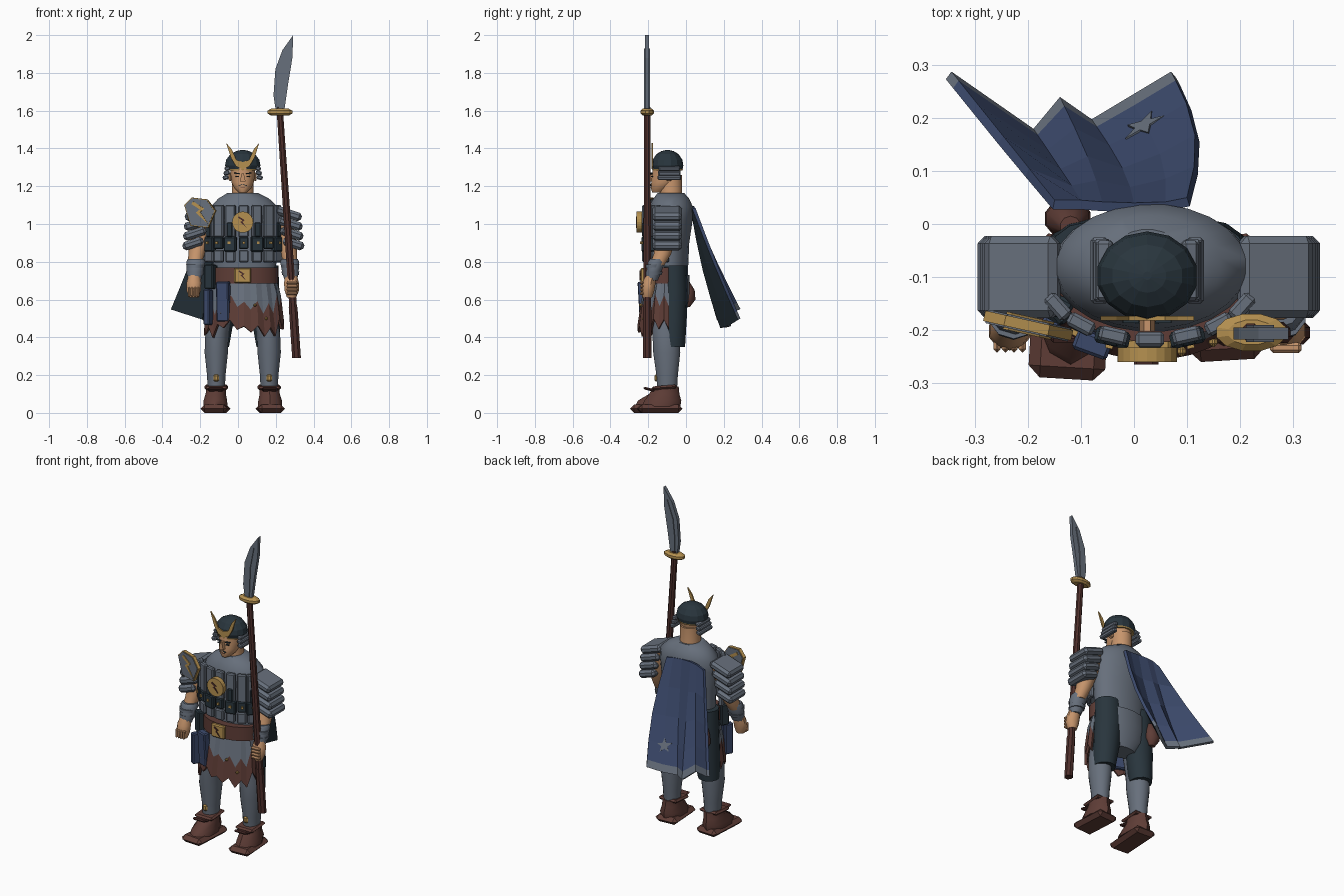
import bpy, bmesh, math, random
from mathutils import Vector, Matrix

if "Cube" in bpy.data.objects:
    bpy.data.objects.remove(bpy.data.objects["Cube"])
random.seed(4)
MID = 0.025  # body centre line


def material(name, r, g, b):
    m = bpy.data.materials.new(name)
    m.use_nodes = True
    m.diffuse_color = (r, g, b, 1)
    m.node_tree.nodes["Principled BSDF"].inputs["Base Color"].default_value = (r, g, b, 1)
    return m


steel = material("slate steel", .135, .16, .2)
dark = material("dark teal", .022, .036, .047)
brown = material("leather brown", .112, .046, .037)
wood = material("dark wood", .075, .028, .024)
blue = material("cape blue", .045, .068, .15)
gold = material("gold", .46, .28, .08)
skin = material("skin", .57, .3, .15)


def mesh(name, verts, faces, mats, smooth=False):
    me = bpy.data.meshes.new(name)
    me.from_pydata([tuple(v) for v in verts], [], faces)
    for m in mats:
        me.materials.append(m)
    if smooth:
        me.shade_smooth()
        me.set_sharp_from_angle(angle=0.7)
    ob = bpy.data.objects.new(name, me)
    bpy.context.collection.objects.link(ob)
    return ob


def outward(ob):
    bm = bmesh.new()
    bm.from_mesh(ob.data)
    bmesh.ops.recalc_face_normals(bm, faces=bm.faces)
    bm.to_mesh(ob.data)
    bm.free()
    return ob


def loft(name, rings, mat, n=16, smooth=True):
    """Stack of flat ellipses: (z, x, y, half width, half depth)."""
    verts = [(x + a * math.cos(2 * math.pi * (k + .5) / n), y + b * math.sin(2 * math.pi * (k + .5) / n), z)
             for z, x, y, a, b in rings for k in range(n)]
    faces = [(r * n + k, r * n + (k + 1) % n, (r + 1) * n + (k + 1) % n, (r + 1) * n + k)
             for r in range(len(rings) - 1) for k in range(n)]
    last = (len(rings) - 1) * n
    faces += [tuple(reversed(range(n))), tuple(range(last, last + n))]
    return outward(mesh(name, verts, faces, [mat], smooth))


def box(name, loc, size, mat, rot=(0, 0, 0), bevel=.006):
    x, y, z = (s / 2 for s in size)
    verts = [(a, b, c) for c in (-z, z) for a, b in ((-x, -y), (x, -y), (x, y), (-x, y))]
    faces = [(3, 2, 1, 0), (4, 5, 6, 7)] + [(k, (k + 1) % 4, (k + 1) % 4 + 4, k + 4) for k in range(4)]
    ob = mesh(name, verts, faces, [mat])
    ob.location, ob.rotation_euler = loc, rot
    if bevel:
        mod = ob.modifiers.new("bevel", 'BEVEL')
        mod.width, mod.segments = bevel, 1


def prism(name, outline, thick, mat, loc=(0, 0, 0), turn=0):
    """Front-facing plate cut from an (x, z) outline."""
    n = len(outline)
    verts = [(x, y, z) for y in (-thick / 2, thick / 2) for x, z in outline]
    faces = [tuple(range(n)), tuple(reversed(range(n, 2 * n)))]
    faces += [((k + 1) % n, k, k + n, (k + 1) % n + n) for k in range(n)]
    ob = outward(mesh(name, verts, faces, [mat]))
    ob.location, ob.rotation_euler.z = loc, turn
    return ob


def circle(r, n, inner):
    return [((inner if k % 2 else r) * math.sin(2 * math.pi * k / n),
             (inner if k % 2 else r) * math.cos(2 * math.pi * k / n)) for k in range(n)]


ZIGZAG = [(-.4, .6), (.2, .22), (-.02, .02), (.42, -.6), (-.26, .0), (-.04, .17), (-.5, .46)]


def zigzag(name, size, thick, mat, loc, turn=0):
    prism(name, [(x * size, z * size) for x, z in ZIGZAG], thick, mat, loc, turn)


# torso and hips
loft("torso", [(.72, .035, -.085, .165, .095), (.9, .035, -.082, .175, .1), (1.02, .033, -.084, .187, .12),
               (1.09, .033, -.08, .18, .118), (1.135, .03, -.078, .135, .095), (1.165, MID, -.08, .08, .07)], steel, 24)
loft("hips", [(.5, .03, -.075, .09, .06), (.56, .03, -.075, .15, .085), (.64, .033, -.08, .168, .1),
              (.73, .035, -.085, .166, .105)], steel, 20)
loft("belt", [(.685, .035, -.112, .178, .112), (.77, .035, -.112, .178, .112)], brown, 20)
box("buckle", (MID, -.228, .727), (.09, .025, .08), gold)
zigzag("buckle_mark", .045, .006, wood, (MID, -.242, .727))

# breastplate of laced columns
for k in range(9):
    t = math.radians(188 + 20.5 * k)
    turn = math.atan2(math.sin(t) * .205, math.cos(t) * .125) + math.pi / 2

    def on_chest(out, z):
        return (.03 + (.198 + out) * math.cos(t), -.1 + (.118 + out) * math.sin(t), z)
    tall = .17 if 0 < k < 8 else .11
    box("chest_plate_upper", on_chest(0, 1.015), (.054, .028, tall), steel, (0, 0, turn))
    box("chest_plate_lower", on_chest(0, .83), (.052, .028, .065), steel, (0, 0, turn))
    if k % 2:
        box("chest_lace_wide", on_chest(.004, .893), (.066, .032, .08), dark, (0, 0, turn))
        box("chest_lace_narrow", on_chest(.008, .97), (.034, .022, .08), dark, (0, 0, turn))
    else:
        box("chest_lace_band", on_chest(.002, .9), (.052, .026, .065), dark, (0, 0, turn))
    box("chest_stud", on_chest(.021, .9), (.014, .01, .014), gold, (0, 0, turn), 0)
prism("medallion", circle(.056, 20, .056), .028, gold, (MID, -.247, 1.01))
zigzag("medallion_mark", .05, .006, wood, (MID, -.263, 1.01))

# ragged skirt wrapped round the front
cols, rows = 18, []
for k in range(cols + 1):
    t = math.radians(176 + 188 * k / cols)
    jag = random.uniform(-.03, .03)
    heights = (.7, .575 + (.03 if k % 2 else -.03) + jag, .445 + (.03 if k % 2 else -.02) + jag)
    for z, flare in zip(heights, (0, .022, .038)):
        rows.append((.032 + (.174 + flare) * math.cos(t), -.1 + (.112 + flare * 1.2) * math.sin(t), z))
faces = [(3 * k + r + 1, 3 * k + r + 4, 3 * k + r + 3, 3 * k + r) for k in range(cols) for r in (0, 1)]
skirt = mesh("ragged_skirt", rows, faces, [steel, brown])
for p in skirt.data.polygons:
    p.material_index = p.index % 2
skirt.modifiers.new("cloth", 'SOLIDIFY').thickness = .014
for x, y, z in ((-.09, -.225, .53), (.09, -.24, .57), (.15, -.222, .5)):
    box("skirt_stud", (x, y, z), (.016, .02, .016), gold)

# hanging sheaths and pouch
box("blue_scroll_case", (-.077, -.222, .59), (.07, .04, .21), blue, (.06, 0, -.35))
box("blue_side_case", (-.158, -.19, .56), (.035, .05, .19), blue, (0, 0, -.5))
box("dark_case", (-.145, -.16, .72), (.05, .05, .13), dark, (0, 0, -.5))
loft("pouch", [(.56, -.125, .005, .02, .015), (.6, -.125, .01, .045, .04), (.65, -.125, .01, .042, .036),
               (.7, -.12, -.005, .02, .02)], brown, 10)

for s in (-1, 1):
    side = "left" if s > 0 else "right"
    toe = 0 if s < 0 else .035  # the left foot reaches less far forward

    def at(d):
        return MID + s * d
    # legs
    loft(side + "_thigh", [(.35, at(.135), -.075, .064, .07), (.5, at(.122), -.068, .078, .072),
                           (.65, at(.112), -.065, .084, .074), (.78, at(.112), -.068, .078, .072)], dark, 14)
    loft(side + "_shin", [(.1, at(.14), -.1, .045, .052), (.2, at(.14), -.1, .05, .058),
                          (.32, at(.14), -.102, .063, .073), (.42, at(.137), -.105, .062, .074),
                          (.52, at(.12), -.11, .06, .07)], steel)
    box(side + "_shin_stud", (at(.14), -.158, .185), (.03, .018, .038), gold, bevel=.008)
    # boots
    loft(side + "_boot", [(.035, at(.145), -.15 + toe / 2, .067, .12 - toe / 2),
                          (.065, at(.145), -.14 + toe / 2, .066, .115 - toe / 2),
                          (.1, at(.143), -.115, .056, .08), (.14, at(.14), -.105, .055, .066)], brown, 10)
    box(side + "_sole", (at(.145), -.157 + toe / 2, .022), (.145, .272 - toe, .044), brown, (0, 0, s * .06), .025)
    box(side + "_boot_cuff", (at(.14), -.115, .135), (.125, .135, .02), brown, (.08, 0, 0), .01)
    box(side + "_boot_tongue", (at(.143), -.195, .125), (.08, .06, .014), wood, (-.25, 0, 0))

    # arms
    loft(side + "_upper_arm", [(.78, at(.255), -.155, .035, .04), (.84, at(.245), -.125, .044, .047),
                               (.95, at(.225), -.1, .055, .055), (1.05, at(.2), -.09, .05, .05)], skin)
    loft(side + "_bracer", [(.7, at(.255), -.182, .034, .032), (.74, at(.253), -.175, .045, .042),
                            (.8, at(.248), -.158, .053, .048), (.815, at(.248), -.153, .045, .042)], steel, 10)
    for z in (.73, .768):
        loft(side + "_bracer_wrap", [(z, at(.253), -.174, .046, .045), (z + .018, at(.252), -.17, .05, .047)], steel, 10)
    loft(side + "_hand", [(.612, at(.258), -.205, .026, .026), (.65, at(.26), -.203, .041, .036),
                          (.69, at(.258), -.196, .041, .035), (.73, at(.256), -.185, .032, .03)], skin, 10)
    for k in range(4):
        if s > 0:
            box(side + "_finger", (at(.262), -.234, .632 + .019 * k), (.06, .02, .017), skin)
        else:
            box(side + "_finger", (at(.236 + .016 * k), -.225, .64), (.014, .035, .055), skin)

    # layered shoulder guards
    reach = .242 if s > 0 else .236
    for k in range(4):
        box(side + "_shoulder_layer", (at(reach + .009 * k), -.1, 1.055 - .053 * k),
            (.145 - .01 * k, .155, .046), steel, (0, s * .32, 0), .014)

    # cheek guards, horns and face halves
    for k in range(3):
        box(side + "_neck_guard", (at(.08 + .005 * (2 - k)), -.088, 1.246 + .024 * k),
            (.032, .125 - .006 * k, .023), steel, (0, s * .25, 0))
    prism(side + "_horn", [(0, -.02), (s * .035, -.005), (s * .062, .04), (s * .088, .12), (s * .058, .085),
                           (s * .034, .03), (0, .018)], .009, gold, (MID, -.178, 1.31))
    box(side + "_brow", (at(.031), -.182, 1.268), (.03, .01, .006), dark, (0, s * -.15, 0), 0)
    box(side + "_eye", (at(.029), -.18, 1.252), (.018, .01, .006), dark, bevel=0)
    box(side + "_moustache", (at(.012), -.186, 1.206), (.02, .006, .004), dark, (0, s * .35, 0), 0)
    box(side + "_ear", (at(.066), -.09, 1.25), (.016, .03, .045), skin)

# head and helmet
loft("neck", [(1.12, MID, -.078, .066, .066), (1.17, MID, -.08, .058, .06), (1.26, MID, -.08, .058, .06)], skin)
loft("head", [(1.168, MID, -.145, .024, .035), (1.19, MID, -.135, .046, .052), (1.22, MID, -.115, .06, .07),
              (1.26, MID, -.105, .065, .076), (1.32, MID, -.1, .066, .076)], skin)
prism("nose", [(-.006, .03), (.006, .03), (.015, -.014), (-.015, -.014)], .03, skin, (MID, -.188, 1.238))
box("mouth", (MID, -.181, 1.195), (.022, .012, .004), brown, bevel=0)
loft("helmet", [(1.285, MID, -.097, .085, .078), (1.31, MID, -.098, .096, .084), (1.34, MID, -.098, .09, .079),
                (1.37, MID, -.098, .067, .059), (1.386, MID, -.098, .036, .032), (1.392, MID, -.098, .008, .008)],
     dark, 14, False)
loft("helmet_band", [(1.283, MID, -.098, .083, .08), (1.29, MID, -.098, .087, .081)], gold, 14)

# gold-rimmed guard on the right shoulder
GUARD = [(-.085, .04), (-.045, .08), (.04, .07), (.085, .01), (.045, -.08), (-.05, -.07)]
for name, grow, thick, mat in (("shoulder_guard_rim", 1, .02, gold), ("shoulder_guard", .94, .026, steel)):
    prism(name, [(x * grow, z * grow) for x, z in GUARD], thick, mat, (-.2, -.192, 1.06), -.22)
zigzag("shoulder_guard_mark", .1, .034, gold, (-.195, -.193, 1.06), -.22)

# billowing cape: folds run from the collar to the hem
TOP = [Vector(p) for p in ((.1, .05, 1.085), (.06, .042, 1.09), (0, .04, 1.095),
                           (-.06, .042, 1.095), (-.1, .045, 1.09), (-.15, .045, 1.07))]
HEM = [Vector(p) for p in ((.07, .288, .5), (-.01, .24, .47), (-.08, .198, .455),
                           (-.14, .24, .46), (-.19, .18, .5), (-.345, .288, .55))]


def cape_point(u, v):
    k = min(int(u), len(TOP) - 2)
    p = TOP[k].lerp(TOP[k + 1], u - k).lerp(HEM[k].lerp(HEM[k + 1], u - k), v)
    sag = math.sin(math.pi * v)
    return p + Vector((.03 * sag * (1 - u / 5), -.014 * sag * math.sin(math.pi * u / 5), -.015 * sag))


us = range(len(TOP))
vs = [0, .25, .5, .75, .93, 1]
nv = len(vs)
verts = [cape_point(u, v) for u in us for v in vs]
faces = [(i * nv + j, i * nv + j + 1, (i + 1) * nv + j + 1, (i + 1) * nv + j)
         for i in range(len(us) - 1) for j in range(nv - 1)]
cape = mesh("cape", verts, faces, [blue, steel, dark, dark])
for p in cape.data.polygons:
    p.material_index = int(p.index % (nv - 1) == nv - 2)
mod = cape.modifiers.new("lining", 'SOLIDIFY')
mod.thickness, mod.offset, mod.material_offset = .018, -1, 2

# star patch lying on the cape
spot = cape_point(1.05, .76)
normal = (cape_point(1.05, .8) - spot).cross(cape_point(1.1, .76) - spot).normalized()
star = prism("cape_star", circle(.045, 10, .018), .009, steel)
star.matrix_world = Matrix.Translation(spot) @ normal.to_track_quat('Y', 'Z').to_matrix().to_4x4()

# polearm
loft("shaft", [(.29, .31, -.205, .023, .023), (1.62, .22, -.205, .018, .018)], wood, 8, False)
loft("shaft_foot", [(.29, .31, -.205, .025, .025), (.56, .2917, -.205, .025, .025)], wood, 8, False)
loft("guard", [(1.575, .222, -.205, .05, .025), (1.585, .222, -.205, .068, .036),
               (1.6, .222, -.205, .068, .036), (1.612, .222, -.205, .045, .024)], gold, 12, False)
prism("blade", [(.2, 1.6), (.188, 1.68), (.198, 1.82), (.235, 1.92), (.292, 2), (.288, 1.88), (.265, 1.74), (.245, 1.6)],
      .022, steel, (0, -.207, 0))
prism("blade_ridge", [(.215, 1.6), (.212, 1.7), (.225, 1.82), (.265, 1.93), (.24, 1.8), (.232, 1.6)], .032, steel, (0, -.207, 0))
